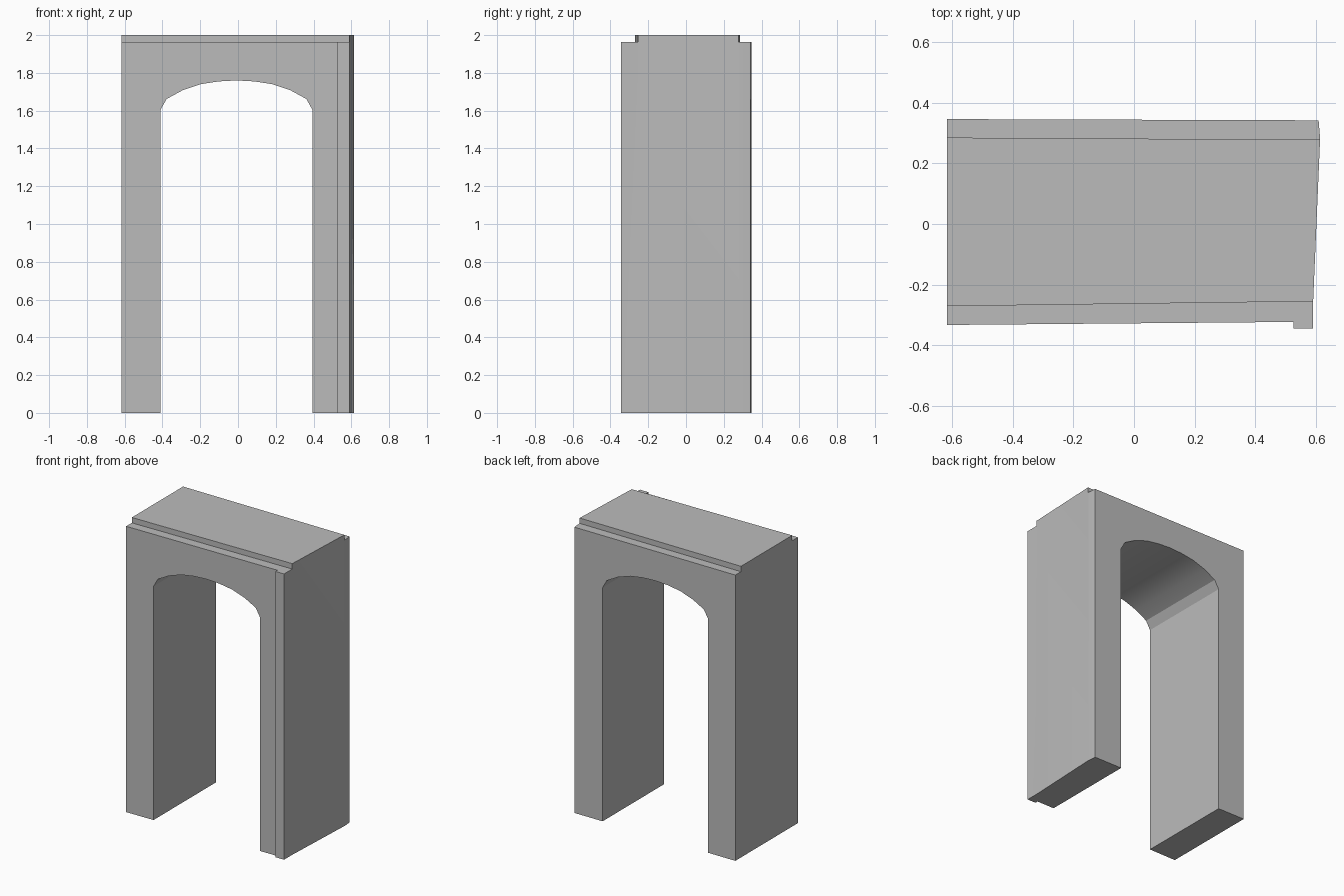
import bpy, bmesh, math
from mathutils import Vector

cube = bpy.data.objects.get("Cube")
if cube:
    bpy.data.objects.remove(cube, do_unlink=True)

stone = bpy.data.materials.new("grey_stone")
stone.use_nodes = True
colour = (0.5, 0.5, 0.5, 1)
stone.diffuse_color = colour
stone.node_tree.nodes["Principled BSDF"].inputs["Base Color"].default_value = colour


def prism(name, points, direction):
    """Solid made by sweeping a flat outline along a vector."""
    bm = bmesh.new()
    face = bm.faces.new([bm.verts.new(p) for p in points])
    swept = bmesh.ops.extrude_face_region(bm, geom=[face])["geom"]
    bmesh.ops.translate(bm, vec=Vector(direction),
                        verts=[g for g in swept if isinstance(g, bmesh.types.BMVert)])
    bmesh.ops.recalc_face_normals(bm, faces=bm.faces[:])
    mesh = bpy.data.meshes.new(name)
    bm.to_mesh(mesh)
    bm.free()
    mesh.materials.append(stone)
    obj = bpy.data.objects.new(name, mesh)
    bpy.context.collection.objects.link(obj)
    return obj


# Wall block: slightly skewed plan with a corner strip at the front left
plan = [(-0.617, -0.333), (0.526, -0.323), (0.526, -0.344), (0.591, -0.344),
        (0.591, -0.255), (0.614, 0.283), (0.609, 0.342), (-0.617, 0.346)]
archway = prism("archway", [(x, y, 0) for x, y in plan], (0, 0, 2))

# Doorway with a flattened arch
middle, half = -0.008, 0.402
rise = [(1, 1.605), (0.92, 1.662), (0.71, 1.708), (0.475, 1.74), (0.235, 1.755)]
door = [(middle + half, -0.2)] + [(middle + half * t, z) for t, z in rise]
door += [(middle, 1.76)]
door += [(middle - half * t, z) for t, z in reversed(rise)] + [(middle - half, -0.2)]
cutters = [prism("doorway_cutter", [(x, -1, z) for x, z in door], (0, 2, 0))]

# Ledges stepped into the top front and back edges
for name, left, right, outer in (("front_ledge_cutter", -0.271, -0.255, -1),
                                 ("back_ledge_cutter", 0.285, 0.278, 1)):
    outline = [(-0.617, left), (0.614, right)]
    slope = (right - left) / 1.231
    outline = [(-1, left - 0.383 * slope), (1, right + 0.386 * slope), (1, outer), (-1, outer)]
    cutters.append(prism(name, [(x, y, 1.963) for x, y in outline], (0, 0, 1)))

for cutter in cutters:
    cutter.hide_render = True
    mod = archway.modifiers.new(cutter.name, "BOOLEAN")
    mod.operation = "DIFFERENCE"
    mod.solver = "EXACT"
    mod.object = cutter

# Bake the cuts and drop the cutters
bpy.context.view_layer.update()
graph = bpy.context.evaluated_depsgraph_get()
result = bpy.data.meshes.new_from_object(archway.evaluated_get(graph))
archway.modifiers.clear()
archway.data = result
for cutter in cutters:
    bpy.data.objects.remove(cutter, do_unlink=True)

# Smooth only the gentle crown of the arch
bpy.ops.object.select_all(action="DESELECT")
archway.select_set(True)
bpy.context.view_layer.objects.active = archway
bpy.ops.object.shade_smooth_by_angle(angle=math.radians(12))
